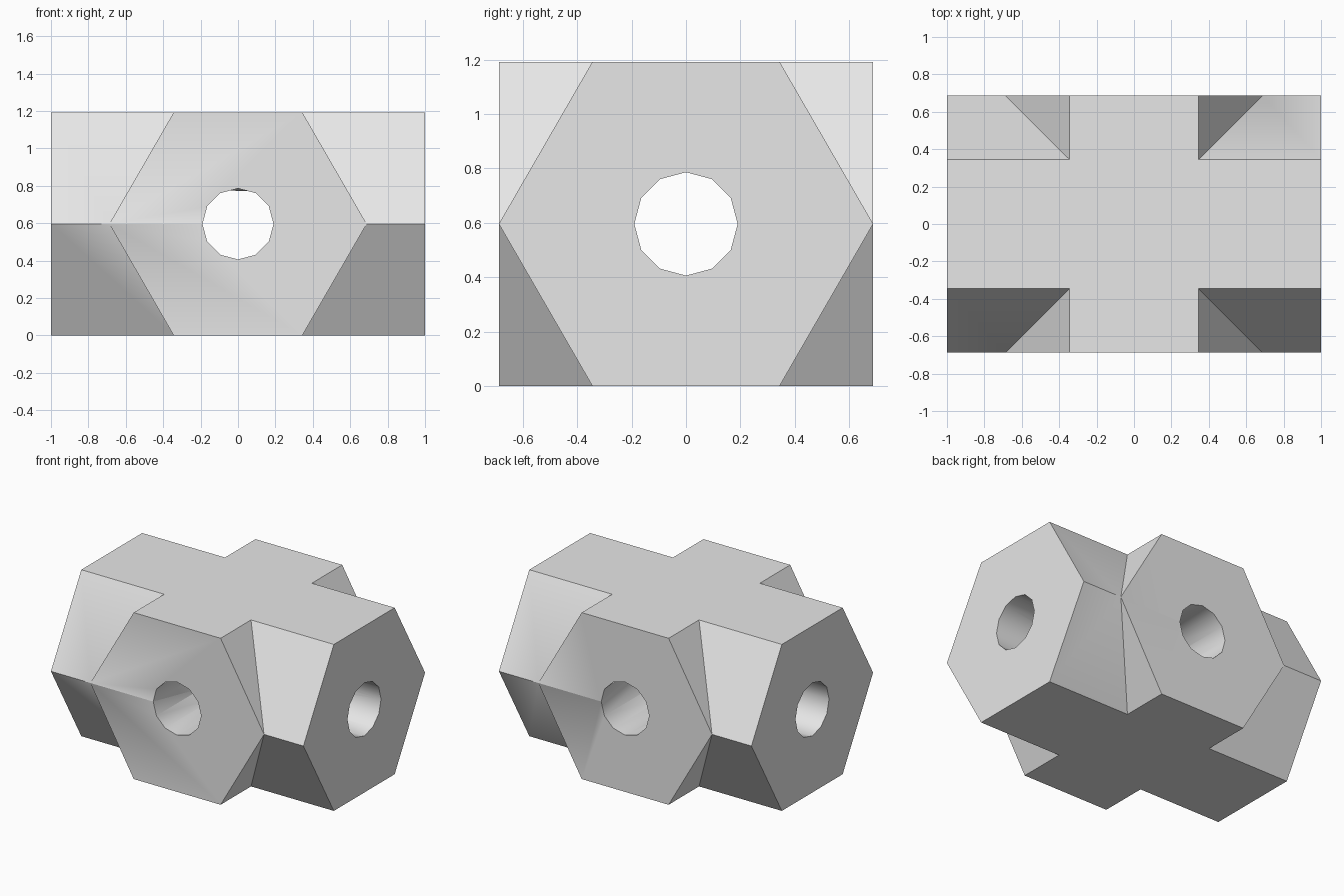
import bpy
from math import radians, pi, sqrt

cube = bpy.data.objects.get("Cube")
if cube:
    bpy.data.objects.remove(cube, do_unlink=True)

R = 0.688                 # hexagon circumradius
MID = R * sqrt(3) / 2     # height of both axes
HOLE = 0.19

grey = bpy.data.materials.new("light_grey")
grey.use_nodes = True
colour = (0.8, 0.8, 0.8, 1)
grey.diffuse_color = colour
grey.node_tree.nodes["Principled BSDF"].inputs["Base Color"].default_value = colour


def bar(name, sides, radius, length, along_x):
    """Horizontal prism with corners on its left and right and flat or corner top."""
    bpy.ops.mesh.primitive_cylinder_add(vertices=sides, radius=radius, depth=length)
    obj = bpy.context.object
    obj.name = name
    # Blender puts the first corner on +y: turn it sideways, then lay the bar down
    obj.rotation_euler = (0, 0, pi / 2)
    bpy.ops.object.transform_apply(rotation=True)
    obj.rotation_euler = (pi / 2, 0, pi / 2 if along_x else 0)
    obj.location.z = MID
    bpy.ops.object.transform_apply(location=True, rotation=True)
    obj.data.materials.append(grey)
    return obj


def combine(target, other, operation):
    mod = target.modifiers.new(operation.lower(), "BOOLEAN")
    mod.operation = operation
    mod.solver = "EXACT"
    mod.object = other
    bpy.context.view_layer.objects.active = target
    bpy.ops.object.modifier_apply(modifier=mod.name)
    bpy.data.objects.remove(other, do_unlink=True)


# Two crossed hexagonal bars
body = bar("crossed_hex_connector", 6, R, 2.0, True)
combine(body, bar("cross_bar", 6, R, 2 * R, False), "UNION")

# Round holes through both bars
for along_x in (True, False):
    combine(body, bar("hole_cutter", 12, HOLE, 3.0, along_x), "DIFFERENCE")

# Smooth hole walls, crisp outer faces
bpy.ops.object.select_all(action="DESELECT")
body.select_set(True)
bpy.context.view_layer.objects.active = body
bpy.ops.object.shade_smooth_by_angle(angle=radians(35))
